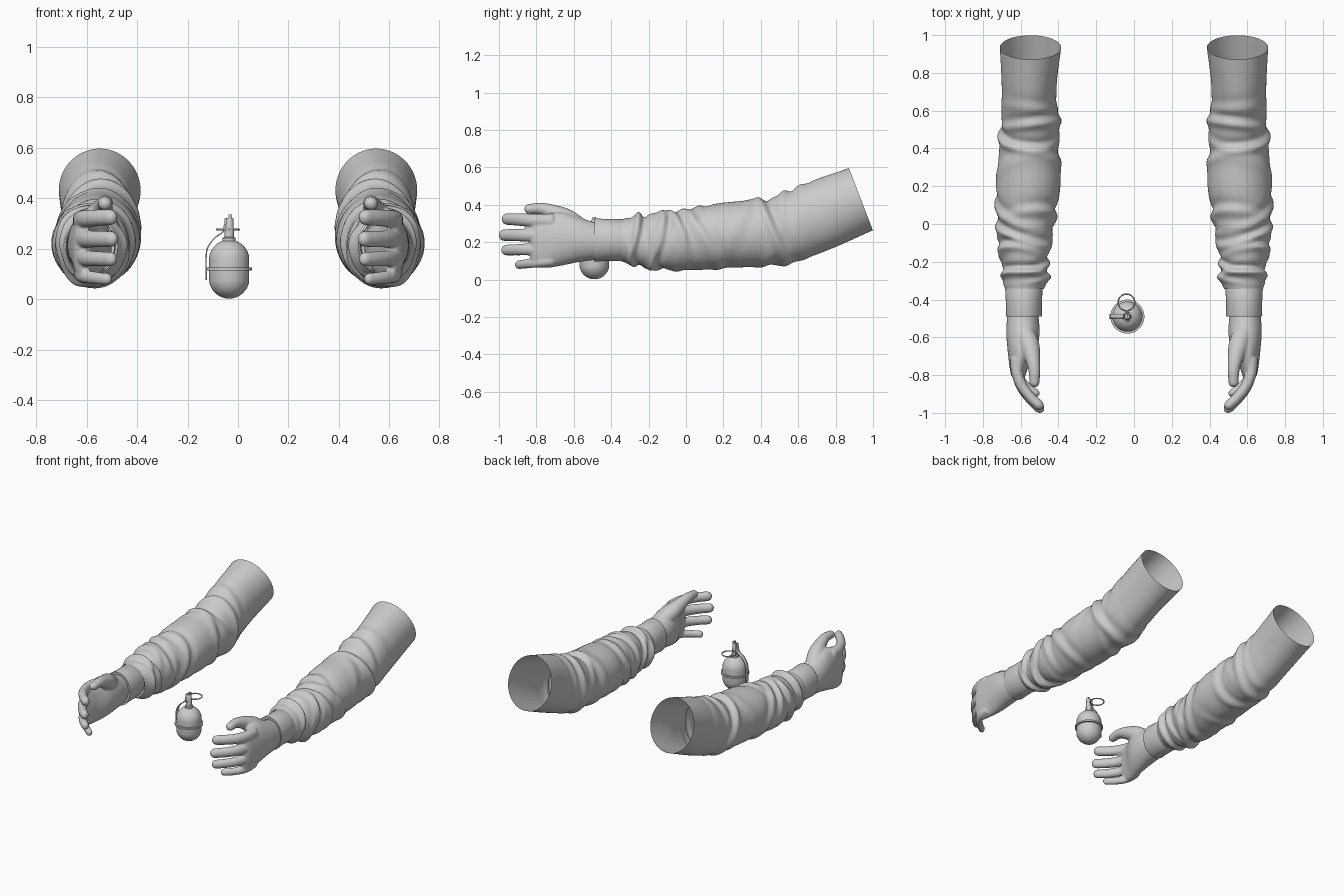
import bpy, bmesh, math
from mathutils import Vector

if "Cube" in bpy.data.objects:
    bpy.data.objects.remove(bpy.data.objects["Cube"])

grey = bpy.data.materials.new("plain grey")
grey.use_nodes = True
COLOUR = (0.6, 0.6, 0.6, 1)
grey.diffuse_color = COLOUR
grey.node_tree.nodes["Principled BSDF"].inputs["Base Color"].default_value = COLOUR


def finish(name, bm, angle=40):
    """Turn a bmesh into a smooth-shaded grey object."""
    bmesh.ops.recalc_face_normals(bm, faces=bm.faces)
    mesh = bpy.data.meshes.new(name)
    bm.to_mesh(mesh)
    bm.free()
    mesh.materials.append(grey)
    ob = bpy.data.objects.new(name, mesh)
    bpy.context.collection.objects.link(ob)
    bpy.ops.object.select_all(action='DESELECT')
    ob.select_set(True)
    bpy.context.view_layer.objects.active = ob
    bpy.ops.object.shade_smooth_by_angle(angle=math.radians(angle))
    return ob


def spline(keys, steps):
    """Catmull-Rom interpolation through tuples."""
    pts = [Vector(k) for k in keys]
    pts = [pts[0] * 2 - pts[1]] + pts + [pts[-1] * 2 - pts[-2]]
    out = []
    for i in range(1, len(pts) - 2):
        a, b, c, d = pts[i - 1:i + 3]
        for s in range(steps):
            t = s / steps
            out.append((b * 2 + (c - a) * t + (a * 2 - b * 5 + c * 4 - d) * t * t
                        + (b * 3 - a - c * 3 + d) * t ** 3) / 2)
    return out + [pts[-2]]


def loft(bm, rings, n, caps=True, bump=None):
    """Skin elliptical rings given as (centre, side axis, up axis)."""
    rows = []
    for c, u, v in rings:
        row = []
        for k in range(n):
            a = math.tau * k / n
            arm = u * math.cos(a) + v * math.sin(a)
            if bump:
                arm += arm.normalized() * bump(c.y, a)
            row.append(bm.verts.new(c + arm))
        rows.append(row)
    for r, s in zip(rows, rows[1:]):
        for k in range(n):
            bm.faces.new((r[k], r[k - 1], s[k - 1], s[k]))
    if caps:
        bm.faces.new(rows[0])
        bm.faces.new(rows[-1])


def digit(bm, keys, flat=1.0):
    """Tapering tube along (x, y, z, radius) with a rounded tip."""
    pts = spline(keys, 6)
    rings = []
    for i, p in enumerate(pts):
        t = (pts[min(i + 1, len(pts) - 1)] - pts[max(i - 1, 0)]).xyz.normalized()
        u = t.cross(Vector((0, 0, 1))).normalized()
        rings.append((p.xyz, u * p.w * flat, u.cross(t) * p.w))
    c, u, v = rings[-1]
    for k in range(1, 6):
        a = k * math.pi / 11
        rings.append((c + t * pts[-1].w * math.sin(a), u * math.cos(a), v * math.cos(a)))
    loft(bm, rings, 20)


def mirrored(ob, name):
    """Make the opposite-side part with real mirrored geometry."""
    bm = bmesh.new()
    bm.from_mesh(ob.data)
    bmesh.ops.scale(bm, vec=(-1, 1, 1), verts=bm.verts)
    other = finish(name, bm)
    for m in ob.modifiers:
        new = other.modifiers.new(m.name, m.type)
        for prop in ("mode", "voxel_size", "use_smooth_shade", "factor", "iterations"):
            if hasattr(m, prop):
                setattr(new, prop, getattr(m, prop))


# Cloth folds: position, slant, slant direction, width, depth, side it is strongest on
FOLDS = [
    (.62, .05, 1.2, .030, .008, 2.6), (.53, .05, 2.0, .026, .017, 2.4),
    (.46, .04, -1.4, .028, .016, .6), (.40, .07, .4, .030, .010, 3.8),
    (.28, .10, 1.8, .040, .006, 1.5), (.07, .09, -1.2, .030, .012, .2),
    (.01, .07, 1.9, .028, .014, 3.0), (-.06, .06, -.6, .025, .015, 1.2),
    (-.12, .07, 2.5, .024, .015, 5.0), (-.17, .05, .9, .022, .015, .3),
    (-.22, .04, -1.9, .020, .013, 2.6), (-.28, .03, 1.4, .020, .016, 1.0),
    (-.30, .03, -2.4, .020, .014, 4.2),
]


def folds(y, a):
    total = 0
    for y0, slant, turn, width, depth, side in FOLDS:
        d = (y - y0 - slant * math.cos(a - turn)) / width
        shape = math.exp(-d * d) - .7 * math.exp(-(d - 1.5) ** 2)
        total += depth * shape * (.55 + .45 * math.cos(a - side))
    return total * min(1, max(0, (y + .345) / .04))


# Sleeve: y, z centre, half width, half height, x centre, tilt in degrees
sections = [
    (.935, .43, .162, .178, .548, 21), (.72, .345, .145, .188, .555, 19),
    (.52, .265, .155, .184, .55, 14), (.40, .25, .158, .178, .555, 9),
    (.20, .235, .17, .175, .56, 5), (0, .212, .150, .163, .575, 2),
    (-.10, .208, .143, .155, .58, 0), (-.20, .207, .122, .145, .578, 0),
    (-.28, .207, .122, .128, .574, 0), (-.345, .21, .102, .112, .58, 0),
]
rings = []
for y, z, hx, hz, x, tilt in spline(sections, 16):
    t = math.radians(tilt)
    rings.append((Vector((x, y, z)), Vector((hx, 0, 0)),
                  Vector((0, -math.sin(t), math.cos(t))) * hz))
bm = bmesh.new()
loft(bm, rings, 72, caps=False, bump=folds)
sleeve = finish("left_sleeve", bm, 70)
mirrored(sleeve, "right_sleeve")

# Cuff with a hem turned in against the wrist
bm = bmesh.new()
loft(bm, [(Vector((.583, y, .212)), Vector((w, 0, 0)), Vector((0, .012 * h, h)))
          for y, w, h in ((-.33, .094, .104), (-.345, .099, .112), (-.42, .095, .111),
                          (-.482, .096, .116), (-.49, .094, .114), (-.488, .08, .095))],
     48, caps=False)
cuff = finish("left_cuff", bm)
mirrored(cuff, "right_cuff")

# Hand: palm, fingers and thumb fused into one skin
bm = bmesh.new()
palm = [(-.42, .585, .208, .074, .088), (-.50, .588, .207, .084, .103),
        (-.58, .588, .215, .088, .122), (-.66, .592, .218, .078, .142),
        (-.74, .607, .208, .054, .145), (-.80, .612, .203, .038, .136),
        (-.83, .607, .200, .022, .115)]
loft(bm, [(Vector((x, y, z)), Vector((w, 0, 0)), Vector((0, 0, h)))
          for y, x, z, w, h in spline(palm, 5)], 36)
# Fingers: root height, tip height, radius, length factor
for z0, z1, r, reach in ((.312, .324, .037, .94), (.238, .238, .037, 1.0),
                         (.166, .158, .034, .96), (.103, .080, .028, .70)):
    path = ((.622, 0, 0), (.618, .08, .3), (.592, .155, .6), (.545, .22, .85), (.503, .262, 1))
    digit(bm, [(x + (1 - reach) * .06 * f, -.71 - d * reach, z0 + (z1 - z0) * f, r * (1.05 - .2 * f))
               for x, d, f in path], .85)
digit(bm, [(.59, -.55, .265, .05), (.555, -.64, .325, .054), (.535, -.72, .364, .039),
           (.527, -.78, .380, .031), (.527, -.838, .378, .027)])
hand = finish("left_hand", bm)
fuse = hand.modifiers.new("fuse", 'REMESH')
fuse.mode = 'VOXEL'
fuse.voxel_size = .006
fuse.use_smooth_shade = True
soft = hand.modifiers.new("soften", 'SMOOTH')
soft.factor = .5
soft.iterations = 5
mirrored(hand, "right_hand")

# Shell: centre line of the round body
CX, CY = -.035, -.49


def turned(name, profile, n=40):
    """Lathe a (radius, height) profile about the shell axis."""
    bm = bmesh.new()
    loft(bm, [(Vector((CX, CY, z)), Vector((r, 0, 0)), Vector((0, r, 0)))
              for r, z in profile], n)
    return finish(name, bm)


R = .08
angles = [math.radians(a) for a in range(4, 91, 8)]
body = [(R * math.sin(a), .082 - R * math.cos(a)) for a in angles]
body += [(R * math.sin(a), .155 + R * math.cos(a)) for a in reversed(angles)]
turned("shell_body", body)
turned("shell_band", [(.078, .113), (.09, .114), (.09, .125), (.078, .126)])
turned("fuse_collar", [(.026, .225), (.026, .243), (.019, .246), (.017, .318), (.014, .322)], 20)


def box(name, centre, size):
    bm = bmesh.new()
    bmesh.ops.create_cube(bm, size=1)
    bmesh.ops.scale(bm, vec=size, verts=bm.verts)
    bmesh.ops.translate(bm, vec=centre, verts=bm.verts)
    return finish(name, bm)


box("fuse_head", (CX - .004, CY, .295), (.03, .026, .05))
box("striker_cap", (CX + .005, CY, .322), (.014, .018, .025))

# Safety lever: bent strip following the shell
path = spline([(-.03, .318), (-.055, .296), (-.062, .268), (-.095, .243),
               (-.122, .205), (-.129, .16), (-.128, .075)], 5)
bm = bmesh.new()
rows = [[bm.verts.new((p.x, CY + s * .013, p.y)) for s in (-1, 1)] for p in path]
for a, b in zip(rows, rows[1:]):
    bm.faces.new((a[0], a[1], b[1], b[0]))
lever = finish("safety_lever", bm)
lever.modifiers.new("thickness", 'SOLIDIFY').thickness = .005

# Pull ring and its pin
bm = bmesh.new()
centre = Vector((-.04, -.415, .276))
loft(bm, [(centre + d * .044, d * .004, Vector((0, 0, .004))) for d in
          (Vector((math.cos(a), math.sin(a), 0)) for a in
           (math.tau * k / 40 for k in range(41)))], 10, caps=False)
bmesh.ops.remove_doubles(bm, verts=bm.verts, dist=.0001)
finish("pull_ring", bm)
bm = bmesh.new()
loft(bm, [(Vector((CX, y, .276)), Vector((.005, 0, 0)), Vector((0, 0, .005)))
          for y in (-.52, -.455)], 12)
finish("pull_pin", bm)
